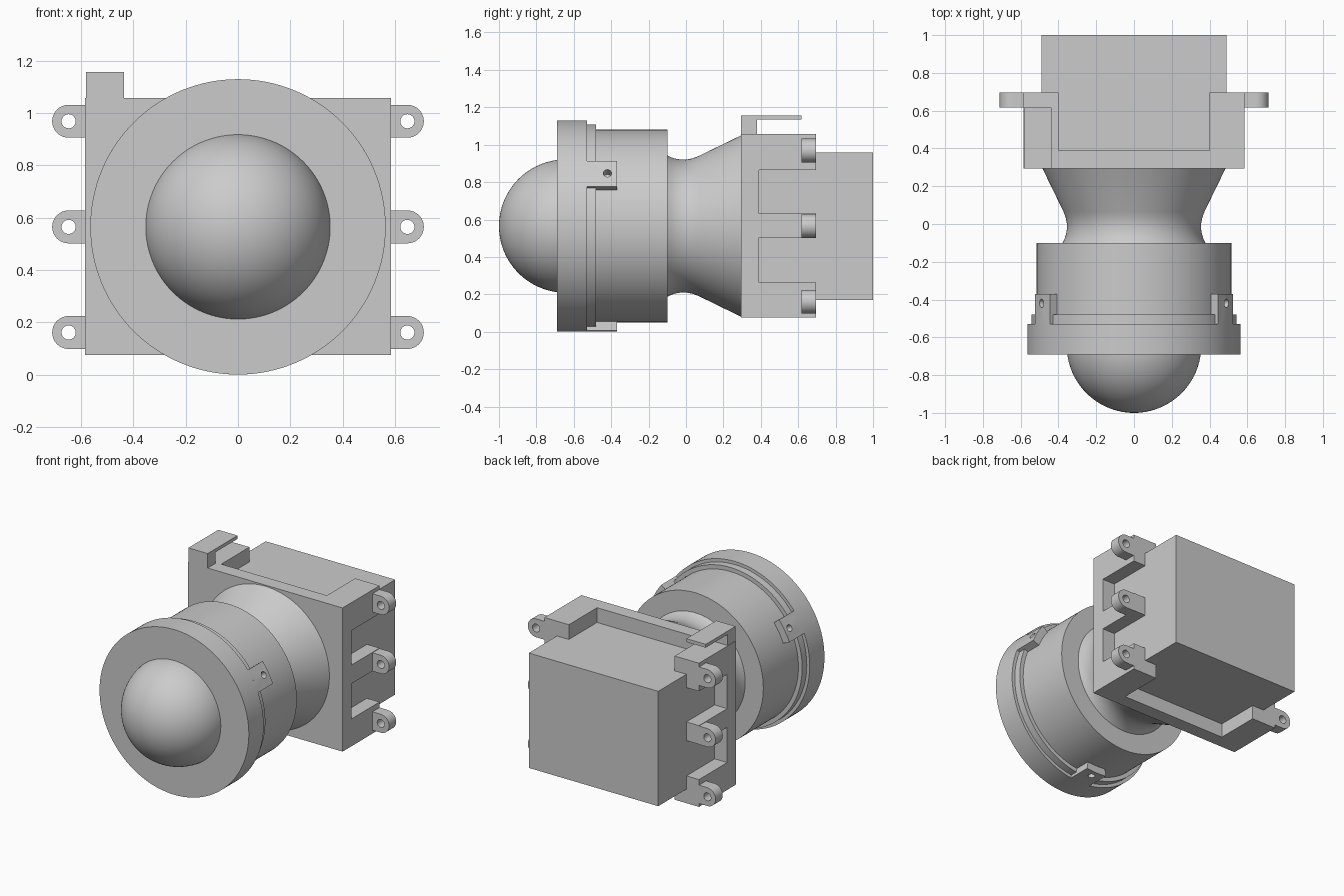
import bpy, bmesh, math
from mathutils import Matrix, Vector

if "Cube" in bpy.data.objects:
    bpy.data.objects.remove(bpy.data.objects["Cube"])

CZ = 0.565  # height of the lens axis
grey = bpy.data.materials.new("light_grey")
grey.diffuse_color = (0.6, 0.6, 0.6, 1)
grey.use_nodes = True
grey.node_tree.nodes["Principled BSDF"].inputs["Base Color"].default_value = grey.diffuse_color


def finish(bm, name, smooth=False):
    bmesh.ops.recalc_face_normals(bm, faces=bm.faces)
    me = bpy.data.meshes.new(name)
    bm.to_mesh(me)
    bm.free()
    ob = bpy.data.objects.new(name, me)
    bpy.context.collection.objects.link(ob)
    me.materials.append(grey)
    if smooth:
        bpy.ops.object.select_all(action='DESELECT')
        ob.select_set(True)
        bpy.context.view_layer.objects.active = ob
        bpy.ops.object.shade_smooth_by_angle(angle=math.radians(30))
    return ob


def box(name, x0, x1, y0, y1, z0, z1):
    bm = bmesh.new()
    bmesh.ops.create_cube(bm, size=1)
    for v in bm.verts:
        v.co = Vector(((x0 + x1) / 2 + v.co.x * (x1 - x0),
                       (y0 + y1) / 2 + v.co.y * (y1 - y0),
                       (z0 + z1) / 2 + v.co.z * (z1 - z0)))
    return finish(bm, name)


def lathe(name, profile, steps=128):
    """Revolve (y, radius) points about the lens axis."""
    bm = bmesh.new()
    vs = [bm.verts.new((r, y, CZ)) for y, r in profile]
    es = [bm.edges.new(p) for p in zip(vs, vs[1:])]
    bmesh.ops.spin(bm, geom=vs + es, cent=(0, 0, CZ), axis=(0, 1, 0),
                   angle=math.tau, steps=steps)
    bmesh.ops.remove_doubles(bm, verts=bm.verts, dist=1e-4)
    return finish(bm, name, True)


def holed_plate(name, outer, inner, place, d0, d1):
    """Plate between two matching outlines, from depth d0 to d1."""
    bm = bmesh.new()
    loops = [[bm.verts.new(place(u, v, d)) for u, v in pts]
             for pts, d in ((outer, d0), (outer, d1), (inner, d1), (inner, d0))]
    n = len(outer)
    for k in range(4):
        a, b = loops[k], loops[(k + 1) % 4]
        for i in range(n):
            j = (i + 1) % n
            bm.faces.new((a[i], a[j], b[j], b[i]))
    return finish(bm, name, True)


circle = [(math.cos(i * math.tau / 32), math.sin(i * math.tau / 32)) for i in range(32)]
square = [(c / max(abs(c), abs(s)), s / max(abs(c), abs(s))) for c, s in circle]

# Dome lens
R, YC = 0.356, -0.644
dome = [(YC - R * math.cos(a), R * math.sin(a))
        for a in (math.radians(98) * i / 28 for i in range(29))]
lathe("dome_lens", dome)

# Front flange, step ring and barrel
lathe("lens_barrel", [(-0.69, 0.34), (-0.69, 0.565), (-0.53, 0.565), (-0.53, 0.543),
                      (-0.48, 0.543), (-0.48, 0.515), (-0.1, 0.515), (-0.1, 0.34)])

# Waisted neck flaring to the housing
lathe("neck", [(-0.1, 0.378), (-0.08, 0.368), (-0.055, 0.36), (-0.025, 0.355),
               (0.005, 0.356), (0.035, 0.362), (0.065, 0.373), (0.295, 0.485)])

# Three locking tabs with pin holes
for k in range(3):
    mid = math.radians(30 + 120 * k)

    def on_barrel(u, v, r, mid=mid):
        a = mid + u / 0.56
        return (r * math.cos(a), v, CZ + r * math.sin(a))
    holed_plate("locking_tab", [(0.077 * u, -0.45 + 0.08 * v) for u, v in square],
                [(0.022 * c, -0.42 + 0.022 * s) for c, s in circle],
                on_barrel, 0.51, 0.565)

# Housing collar with notches cut in all four sides
Y0, YN, Y1 = 0.295, 0.39, 0.695
collar = box("housing_collar", -0.585, 0.585, Y0, Y1, 0.075, 1.058)
notches = [(-0.4, 0.4, 0.957, 1.3), (-0.4, 0.4, -0.2, 0.171)]
for z0, z1 in ((0.262, 0.503), (0.631, 0.866)):
    notches += [(0.49, 0.8, z0, z1), (-0.8, -0.49, z0, z1)]
for x0, x1, z0, z1 in notches:
    cutter = box("notch_cutter", x0, x1, YN, 0.9, z0, z1)
    cutter.hide_render = True
    cutter.hide_set(True)
    mod = collar.modifiers.new("notch", 'BOOLEAN')
    mod.operation = 'DIFFERENCE'
    mod.solver = 'EXACT'
    mod.object = cutter
bpy.context.view_layer.update()
cut = bpy.data.meshes.new_from_object(
    collar.evaluated_get(bpy.context.evaluated_depsgraph_get()))
collar.modifiers.clear()
collar.data = cut
for ob in [o for o in bpy.data.objects if o.name.startswith("notch_cutter")]:
    bpy.data.objects.remove(ob)

# Rear body
box("rear_body", -0.49, 0.49, Y1, 1.0, 0.171, 0.957)

# Mounting ears on both sides
for side in (-1, 1):
    for z in (0.161, 0.565, 0.969):
        outline = [c if c[0] >= 0 else s for c, s in zip(circle, square)]
        holed_plate("mounting_ear", [(0.063 * u, 0.063 * v) for u, v in outline],
                    [(0.027 * c, 0.027 * s) for c, s in circle],
                    lambda u, v, d: (side * (0.648 + u), d, z + v), 0.618, Y1)

# Top clip: L-shaped profile
bm = bmesh.new()
face = bm.faces.new([bm.verts.new((-0.582, y, z)) for y, z in
                     ((Y0, 1.058), (0.38, 1.058), (0.38, 1.134), (0.618, 1.134),
                      (0.618, 1.157), (Y0, 1.157))])
ext = bmesh.ops.extrude_face_region(bm, geom=[face], use_keep_orig=True)
bmesh.ops.translate(bm, vec=(0.146, 0, 0),
                    verts=[g for g in ext["geom"] if isinstance(g, bmesh.types.BMVert)])
finish(bm, "top_clip")
